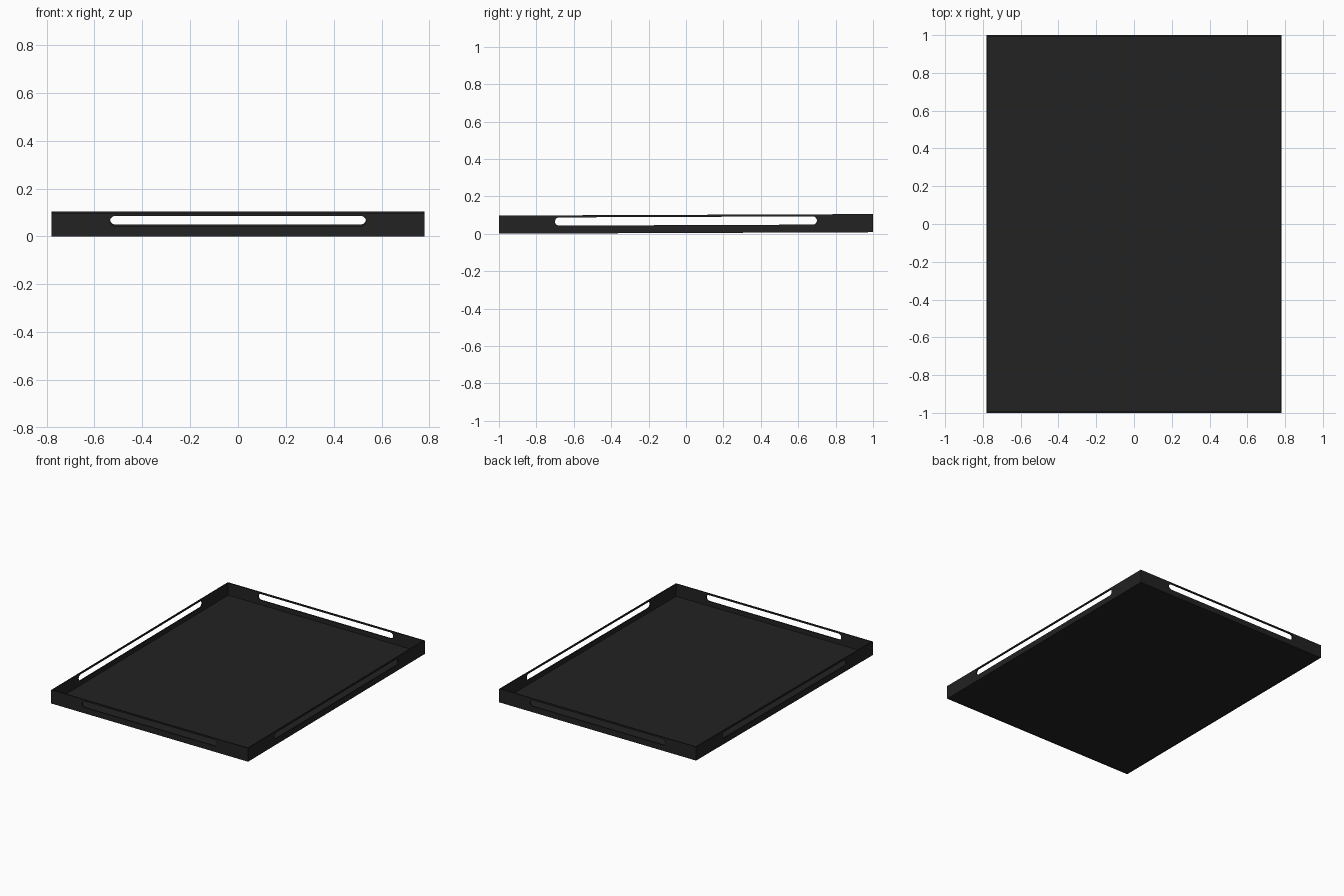
import bpy
import bmesh
from math import pi, sin, cos, atan2
from mathutils import Matrix

if "Cube" in bpy.data.objects:
    bpy.data.objects.remove(bpy.data.objects["Cube"], do_unlink=True)

HALF_X, HALF_Y = 0.78, 1.0
HEIGHT, WALL, FLOOR = 0.097, 0.008, 0.008
SLOT_Z, SLOT_R = 0.064, 0.022
TILT = atan2(0.008, 2.0)


def make_material(name, value):
    mat = bpy.data.materials.new(name)
    mat.use_nodes = True
    colour = (value, value, value, 1)
    mat.diffuse_color = colour
    mat.node_tree.nodes["Principled BSDF"].inputs["Base Color"].default_value = colour
    return mat


black = make_material("matte black", 0.016)
tilt = Matrix.Translation((0, 0, 0.004)) @ Matrix.Rotation(TILT, 4, "X")


def finish(name, bm, matrix):
    bmesh.ops.recalc_face_normals(bm, faces=bm.faces)
    mesh = bpy.data.meshes.new(name)
    bm.to_mesh(mesh)
    bm.free()
    mesh.materials.append(black)
    obj = bpy.data.objects.new(name, mesh)
    obj.matrix_world = tilt @ matrix
    bpy.context.collection.objects.link(obj)
    return obj


def wall(name, half, slot_half, matrix):
    """Upright panel with a rounded slot, outer face at y = 0, thickness inward."""
    bm = bmesh.new()
    # The right half of the slot outline and the panel border run side by side
    inner, outer = [], []
    steps = 12
    for side in (1, -1):
        for i in range(steps + 1):
            a = -pi / 2 + pi * i / steps
            inner.append((side * (slot_half - SLOT_R + SLOT_R * cos(a)),
                          SLOT_Z + side * SLOT_R * sin(a)))
            if i < 4:
                edge = (slot_half, 0 if side > 0 else HEIGHT)
            elif i <= 8:
                edge = (half, HEIGHT * (i - 4) / 4)
                edge = (half, edge[1] if side > 0 else HEIGHT - edge[1])
            else:
                edge = (slot_half, HEIGHT if side > 0 else 0)
            outer.append((side * edge[0], edge[1]))
    n = len(inner)
    rings = [[bm.verts.new((x, 0, z)) for x, z in loop] for loop in (inner, outer)]
    for i in range(n):
        j = (i + 1) % n
        bm.faces.new((rings[0][i], rings[0][j], rings[1][j], rings[1][i]))
    bmesh.ops.remove_doubles(bm, verts=bm.verts, dist=1e-5)
    # Give the panel its thickness
    front = bm.faces[:]
    extruded = bmesh.ops.extrude_face_region(bm, geom=front, use_keep_orig=True)
    moved = [v for v in extruded["geom"] if isinstance(v, bmesh.types.BMVert)]
    bmesh.ops.translate(bm, verts=moved, vec=(0, WALL, 0))
    return finish(name, bm, matrix)


# Four slotted walls
for name, half, slot, reach, angle in (
        ("front_wall", HALF_X, 0.535, HALF_Y, 0),
        ("left_wall", HALF_Y, 0.70, HALF_X, pi / 2),
        ("back_wall", HALF_X, 0.535, HALF_Y, pi),
        ("right_wall", HALF_Y, 0.70, HALF_X, -pi / 2)):
    wall(name, half, slot, Matrix.Rotation(angle, 4, "Z") @ Matrix.Translation((0, -reach, 0)))

# Tray floor
bm = bmesh.new()
bmesh.ops.create_cube(bm, size=1)
bmesh.ops.scale(bm, vec=(2 * (HALF_X - WALL), 2 * (HALF_Y - WALL), FLOOR), verts=bm.verts)
finish("tray_floor", bm, Matrix.Translation((0, 0, FLOOR / 2 + 0.001)))
